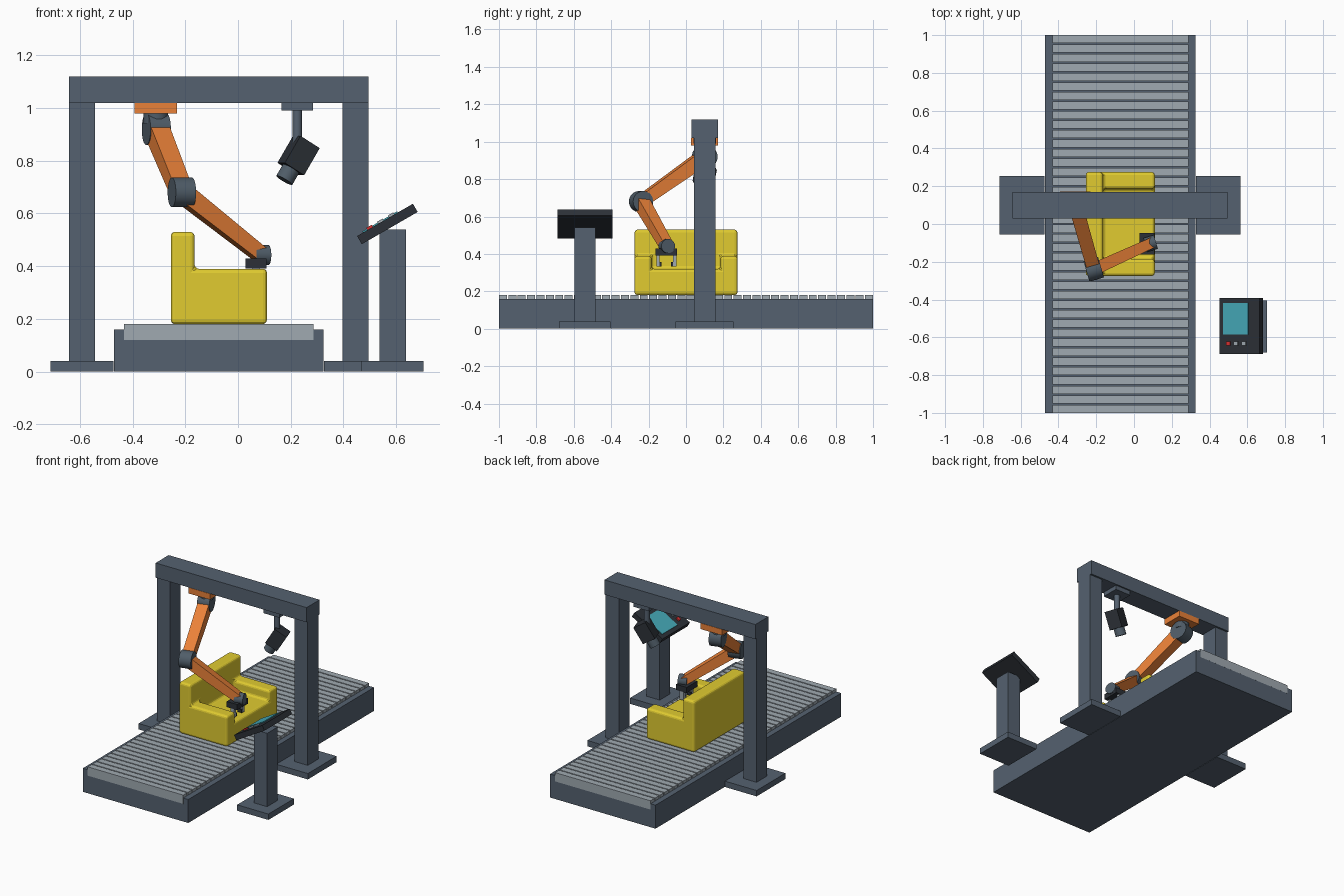
import bpy, bmesh
from math import radians
from mathutils import Matrix, Vector

if "Cube" in bpy.data.objects:
    bpy.data.objects.remove(bpy.data.objects["Cube"])


def material(name, rgb):
    m = bpy.data.materials.new(name)
    m.diffuse_color = (*rgb, 1)
    m.use_nodes = True
    m.node_tree.nodes["Principled BSDF"].inputs["Base Color"].default_value = m.diffuse_color
    return m


STEEL = material("steel", (0.09, 0.12, 0.16))
JOINT = material("joint", (0.08, 0.11, 0.14))
SLAT = material("slat", (0.35, 0.40, 0.44))
ORANGE = material("orange", (0.82, 0.22, 0.04))
YELLOW = material("yellow", (0.75, 0.60, 0.03))
BLACK = material("black", (0.025, 0.03, 0.038))
TEAL = material("teal", (0.06, 0.40, 0.48))
RED = material("red", (0.7, 0.03, 0.03))


def finish(name, bm, mat, smooth=False):
    bmesh.ops.recalc_face_normals(bm, faces=bm.faces)
    me = bpy.data.meshes.new(name)
    bm.to_mesh(me)
    bm.free()
    me.materials.append(mat)
    ob = bpy.data.objects.new(name, me)
    bpy.context.collection.objects.link(ob)
    if smooth:
        bpy.ops.object.select_all(action='DESELECT')
        ob.select_set(True)
        bpy.context.view_layer.objects.active = ob
        bpy.ops.object.shade_smooth_by_angle(angle=radians(35))
    return ob


def box(name, center, size, mat, frame=Matrix()):
    bm = bmesh.new()
    m = frame @ Matrix.Translation(center) @ Matrix.Diagonal((*size, 1))
    bmesh.ops.create_cube(bm, size=1, matrix=m)
    return finish(name, bm, mat)


def span(name, x, y, z, mat):
    r = (x, y, z)
    return box(name, [(a + b) / 2 for a, b in r], [b - a for a, b in r], mat)


def cyl(name, center, axis, r, length, mat):
    bm = bmesh.new()
    q = Vector(axis).to_track_quat('Z', 'Y').to_matrix().to_4x4()
    bmesh.ops.create_cone(bm, cap_ends=True, segments=32, radius1=r, radius2=r,
                          depth=length, matrix=Matrix.Translation(center) @ q)
    return finish(name, bm, mat, True)


def aim_frame(origin, target):
    # z points at the target, x stays horizontal
    d = (target - origin).normalized()
    s = d.cross(Vector((0, 0, -1))).normalized()
    u = d.cross(s)
    m = Matrix((s, u, d)).transposed().to_4x4()
    return Matrix.Translation(origin) @ m


def link(name, a, b, start, end):
    # tapered square arm between two joints
    bm = bmesh.new()
    length = (b - a).length
    bmesh.ops.create_cube(bm, size=1)
    for v in bm.verts:
        w, h = end if v.co.z > 0 else start
        v.co = (v.co.x * w, v.co.y * h, (v.co.z + 0.5) * length)
    bm.transform(aim_frame(a, b))
    return finish(name, bm, ORANGE)


# Conveyor bed and slats
span("conveyor_bed", (-0.47, 0.325), (-1, 1), (0, 0.16), STEEL)
bm = bmesh.new()
for i in range(40):
    y = -0.979 + i * 1.958 / 39
    bmesh.ops.create_cube(bm, size=1, matrix=Matrix.Translation((-0.0725, y, 0.15))
                          @ Matrix.Diagonal((0.72, 0.0425, 0.06, 1)))
finish("conveyor_slats", bm, SLAT)

# Gantry
for side, x in (("left", -0.592), ("right", 0.446)):
    box(f"gantry_foot_{side}", (x, 0.1, 0.02), (0.238, 0.31, 0.04), STEEL)
    box(f"gantry_post_{side}", (x, 0.1, 0.53), (0.1, 0.115, 1.0), STEEL)
span("gantry_beam", (-0.642, 0.496), (0.03, 0.17), (1.02, 1.12), STEEL)

# Armchair: filled cells of a grid, merged and rounded
xs = (-0.255, -0.165, 0.11)
ys = (-0.275, -0.185, 0.185, 0.275)
zs = (0.18, 0.32, 0.39, 0.53)
cells = {(i, j, k) for i in range(2) for j in range(3) for k in range(3)
         if i == 0 or k == 0 or (k == 1 and j != 1)}
bm = bmesh.new()
for c in cells:
    for ax in range(3):
        for s in (0, 1):
            n = list(c)
            n[ax] += 2 * s - 1
            if tuple(n) in cells:
                continue
            b, d = (ax + 1) % 3, (ax + 2) % 3
            vs = []
            for p, q in ((0, 0), (1, 0), (1, 1), (0, 1)):
                g = list(c)
                g[ax] += s
                g[b] += p
                g[d] += q
                vs.append(bm.verts.new((xs[g[0]], ys[g[1]], zs[g[2]])))
            bm.faces.new(vs)
bmesh.ops.remove_doubles(bm, verts=bm.verts, dist=1e-5)
bmesh.ops.recalc_face_normals(bm, faces=bm.faces)
bmesh.ops.dissolve_limit(bm, angle_limit=0.02, verts=bm.verts, edges=bm.edges)
chair = finish("armchair", bm, YELLOW)
bev = chair.modifiers.new("round", 'BEVEL')
bev.width, bev.segments, bev.limit_method = 0.016, 3, 'ANGLE'

# Robot arm
shoulder = Vector((-0.31, 0.1, 0.92))
elbow = Vector((-0.213, -0.24, 0.68))
wrist = Vector((0.088, -0.103, 0.442))
axis = (0.96, 0.28, 0)
box("robot_base", (-0.312, 0.1, 1.0), (0.162, 0.144, 0.04), ORANGE)
cyl("shoulder_neck", (-0.312, 0.1, 0.96), (0, 0, 1), 0.047, 0.04, JOINT)
cyl("shoulder_joint", shoulder, axis, 0.06, 0.08, JOINT)
link("upper_arm", shoulder, elbow, (0.075, 0.08), (0.07, 0.062))
cyl("elbow_joint", elbow, axis, 0.056, 0.08, JOINT)
link("forearm", elbow, wrist, (0.066, 0.07), (0.056, 0.055))
cyl("wrist_joint", wrist, axis, 0.038, 0.058, JOINT)

# Gripper
box("gripper_palm", (0.068, -0.105, 0.41), (0.08, 0.115, 0.038), BLACK)
for side, s in (("front", -1), ("back", 1)):
    box(f"finger_{side}", (0.068, -0.105 + s * 0.045, 0.362), (0.03, 0.018, 0.06), SLAT)
    box(f"finger_pad_{side}", (0.068, -0.105 + s * 0.031, 0.345), (0.03, 0.012, 0.022), BLACK)

# Inspection camera, aimed at the chair
box("camera_mount", (0.225, 0.1, 1.005), (0.118, 0.12, 0.03), STEEL)
cyl("camera_rod", (0.225, 0.1, 0.925), (0, 0, 1), 0.018, 0.15, STEEL)
eye = Vector((0.23, 0.1, 0.82))
target = Vector((-0.07, 0, 0.3))
frame = aim_frame(eye, target)
box("camera_body", (0, 0, 0), (0.09, 0.09, 0.12), BLACK, frame)
cyl("camera_lens", frame @ Vector((0, 0, 0.08)), target - eye, 0.035, 0.06, JOINT)

# Control console
box("console_foot", (0.587, -0.542, 0.02), (0.236, 0.275, 0.04), STEEL)
box("console_post", (0.587, -0.54, 0.28), (0.1, 0.112, 0.52), STEEL)
tilt = Matrix.Translation((0.567, -0.54, 0.56)) @ Matrix.Rotation(radians(-30), 4, 'Y')
box("console_panel", (0, 0, 0), (0.245, 0.296, 0.036), BLACK, tilt)
box("console_screen", (-0.02, 0.038, 0.019), (0.152, 0.165, 0.008), TEAL, tilt)
for i, (x, mat) in enumerate(((-0.065, RED), (-0.018, SLAT), (0.03, SLAT))):
    box(f"console_button_{i + 1}", (x, -0.092, 0.021), (0.024, 0.022, 0.012), mat, tilt)
